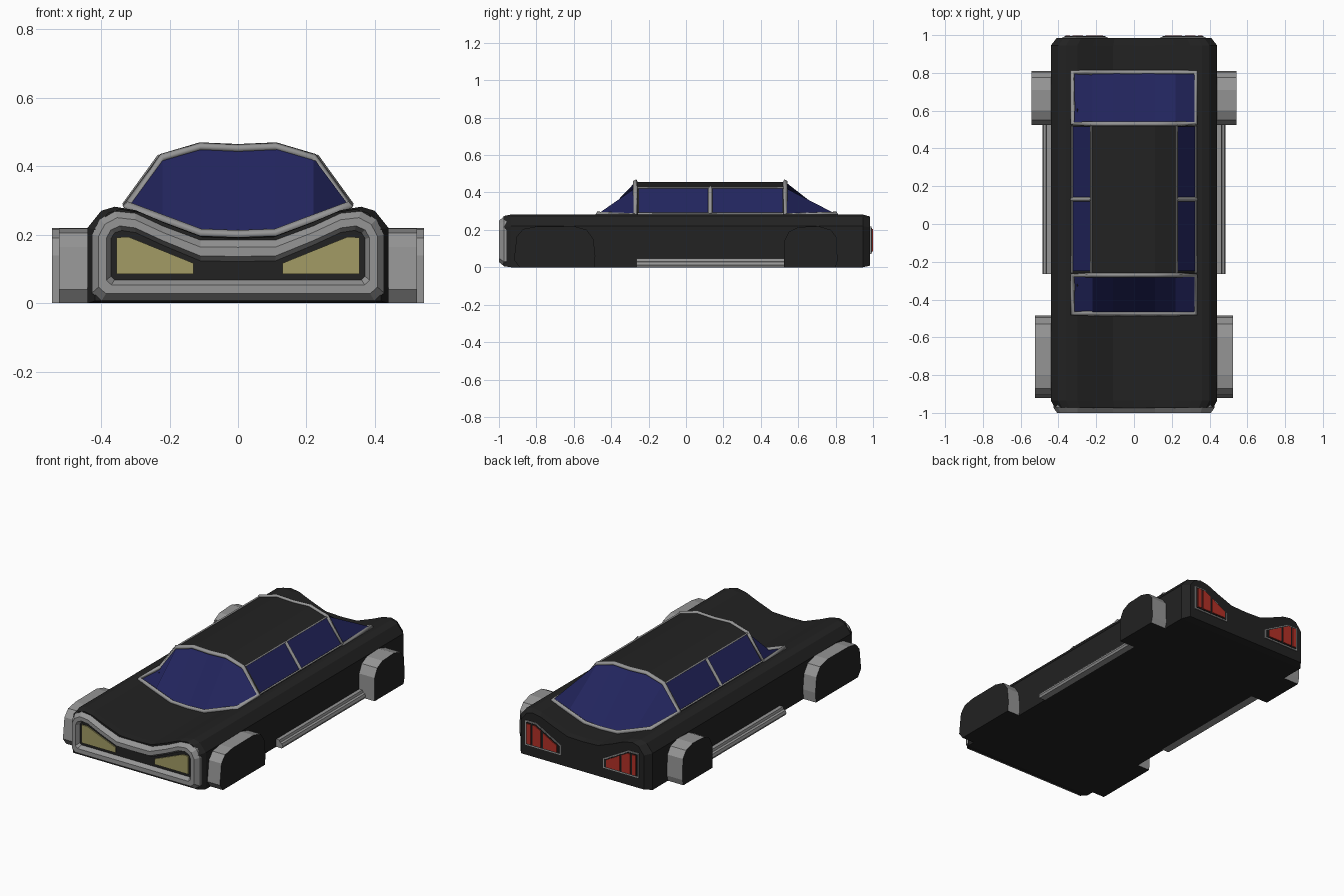
import bpy, bmesh

if "Cube" in bpy.data.objects:
    bpy.data.objects.remove(bpy.data.objects["Cube"])


def material(name, rgb):
    m = bpy.data.materials.new(name)
    m.diffuse_color = (*rgb, 1)
    m.use_nodes = True
    m.node_tree.nodes["Principled BSDF"].inputs["Base Color"].default_value = m.diffuse_color
    return m


BLACK = material("black", (0.016, 0.016, 0.016))
GREY = material("grey", (0.3, 0.3, 0.3))
GLASS = material("glass", (0.016, 0.018, 0.11))
YELLOW = material("lamp_yellow", (0.36, 0.33, 0.13))
RED = material("lamp_red", (0.45, 0.03, 0.02))


def add_mirror(ob):
    ob.modifiers.new("mirror", 'MIRROR')


def loft(name, rings, mats, closed=True, caps=True, mirror=False):
    """Skin a list of equal-length point rings; a second material goes on the caps."""
    bm = bmesh.new()
    vs = [[bm.verts.new(p) for p in r] for r in rings]
    n = len(rings[0])
    for a, b in zip(vs, vs[1:]):
        for i in range(n if closed else n - 1):
            j = (i + 1) % n
            bm.faces.new((a[i], a[j], b[j], b[i]))
    if caps:
        for r in (vs[0], vs[-1]):
            bm.faces.new(r).material_index = len(mats) - 1
    bmesh.ops.recalc_face_normals(bm, faces=bm.faces)
    me = bpy.data.meshes.new(name)
    bm.to_mesh(me)
    bm.free()
    for m in mats:
        me.materials.append(m)
    ob = bpy.data.objects.new(name, me)
    bpy.context.collection.objects.link(ob)
    if mirror:
        add_mirror(ob)
    return ob


def plate(name, pts, y0, y1, mat):
    """Mirrored flat plate drawn in x, z."""
    return loft(name, [[(x, y, z) for x, z in pts] for y in (y0, y1)], [mat], mirror=True)


def bar(name, pts, radius, cyclic=False, mirror=False):
    cu = bpy.data.curves.new(name, 'CURVE')
    cu.dimensions = '3D'
    cu.bevel_depth, cu.bevel_resolution, cu.use_fill_caps = radius, 0, True
    sp = cu.splines.new('POLY')
    sp.points.add(len(pts) - 1)
    for p, co in zip(sp.points, pts):
        p.co = (*co, 1)
    sp.use_cyclic_u = cyclic
    cu.materials.append(GREY)
    ob = bpy.data.objects.new(name, cu)
    bpy.context.collection.objects.link(ob)
    if mirror:
        add_mirror(ob)


def both(half):
    """Complete a half outline that starts on the centre line."""
    return half + [(-x, z) for x, z in reversed(half[1:])]


def at(outline, y, s=1.0, zc=0.13):
    return [(x * s, y, zc + (z - zc) * s) for x, z in outline]


# Body: dipped cross-section with tapered ends
section = both([(0, .193), (.11, .197), (.22, .238), (.30, .272), (.36, .282),
                (.40, .27), (.44, .22), (.44, 0)])
body = [at(section, -.975, .95), at(section, -.935), at(section, .945), at(section, .985, .93)]
loft("body", body, [BLACK])

# Cabin
arch = both([(0, .452), (.11, .457), (.22, .425), (.325, .28)])
dip = both([(0, .20), (.11, .204), (.22, .245), (.325, .284)])
order = lambda o: sorted(o)
floor = both([(0, .18), (.11, .18), (.22, .18), (.325, .18)])
cabin_outline = order(arch) + [(.325, .18), (-.325, .18)]
loft("cabin", [at(cabin_outline, -.265), at(cabin_outline, .525)], [BLACK])

# Windscreen and rear window with their frames
for name, y_top, y_low in (("windscreen", -.27, -.473), ("rear_window", .53, .803)):
    top, low = at(order(arch), y_top), at(order(dip), y_low)
    loft(name, [top, low], [GLASS], closed=False, caps=False)
    bar(name + "_frame", top + low[::-1], .014, cyclic=True)


# Side windows, pillars and rails on the sloping cabin sides
def slope(t, y, out=.004):
    return (.325 - .105 * t + out, y, .28 + .145 * t + out * .7)


for name, y0, y1 in (("front_side_window", -.25, .12), ("rear_side_window", .14, .515)):
    loft(name, [[slope(.05, y0), slope(.97, y0)], [slope(.05, y1), slope(.97, y1)]],
         [GLASS], closed=False, caps=False, mirror=True)
bar("door_pillar", [slope(0, .13), slope(1, .13)], .012, mirror=True)
for name, t in (("window_sill", .02), ("roof_rail", .98)):
    bar(name, [slope(t, -.26), slope(t, .52)], .006, mirror=True)

# Grille surround: bevelled ring
outer = both([(0, .187), (.11, .187), (.22, .228), (.30, .265), (.36, .271), (.405, .245),
              (.427, .20), (.427, .03), (.40, .005)])
inner = both([(0, .12), (.11, .122), (.22, .168), (.30, .205), (.34, .211), (.36, .204),
              (.37, .188), (.37, .08), (.36, .07)])


def between(t):
    return [(a + (c - a) * t, b + (d - b) * t) for (a, b), (c, d) in zip(outer, inner)]


loft("grille_surround", [at(between(t), y, 1) for t, y in
     ((0, -.955), (0, -.972), (.35, -1), (.75, -1), (1, -.972))], [GREY], caps=False)

# Headlights
plate("headlight", [(.13, .085), (.355, .085), (.355, .192), (.32, .194), (.13, .117)],
      -.97, -.982, YELLOW)


# Tail lights: grey rim, black panel, three red panes
def lamp(x0, x1, grow=0.0):
    def top(x):
        return min(.205, .118 + (x - .15) * .55) + grow
    xs = [x0, x1] if x1 < .31 or x0 > .3 else [x0, .308, x1]
    return [(x1, .085 - grow), (x0, .085 - grow)] + [(x, top(x)) for x in xs]


plate("tail_light_rim", lamp(.14, .378, .014), .97, .991, GREY)
plate("tail_light_panel", lamp(.15, .369, .006), .97, .994, BLACK)
for i, (x0, x1) in enumerate(((.165, .255), (.27, .325), (.338, .362))):
    plate(f"tail_light_pane_{i}", lamp(x0, x1), .97, .999, RED)


# Wheel arches: grey rim strip with black outer face
front_arch = [(-.89, 0), (-.92, .04), (-.905, .165), (-.87, .205), (-.80, .218), (-.60, .22),
              (-.53, .20), (-.495, .15), (-.485, .06), (-.49, 0)]
rear_arch = [(.525, 0), (.525, .14), (.55, .19), (.60, .215), (.71, .22), (.775, .20),
             (.805, .16), (.81, .035), (.80, 0)]
for name, pts, x in (("front_wheel_arch", front_arch, .523), ("rear_wheel_arch", rear_arch, .543)):
    ob = loft(name, [[(px, y, z) for y, z in pts] for px in (.40, x)], [GREY, BLACK], mirror=True)
    for f in ob.data.polygons:
        if f.normal.z < -.9:
            f.material_index = 1

# Stepped side sills
sill = [(.43, 0), (.478, 0), (.484, .012), (.478, .028), (.466, .032), (.462, .046), (.43, .046)]
loft("side_sill", [[(x, y, z) for x, z in sill] for y in (-.265, .525)], [GREY], mirror=True)
